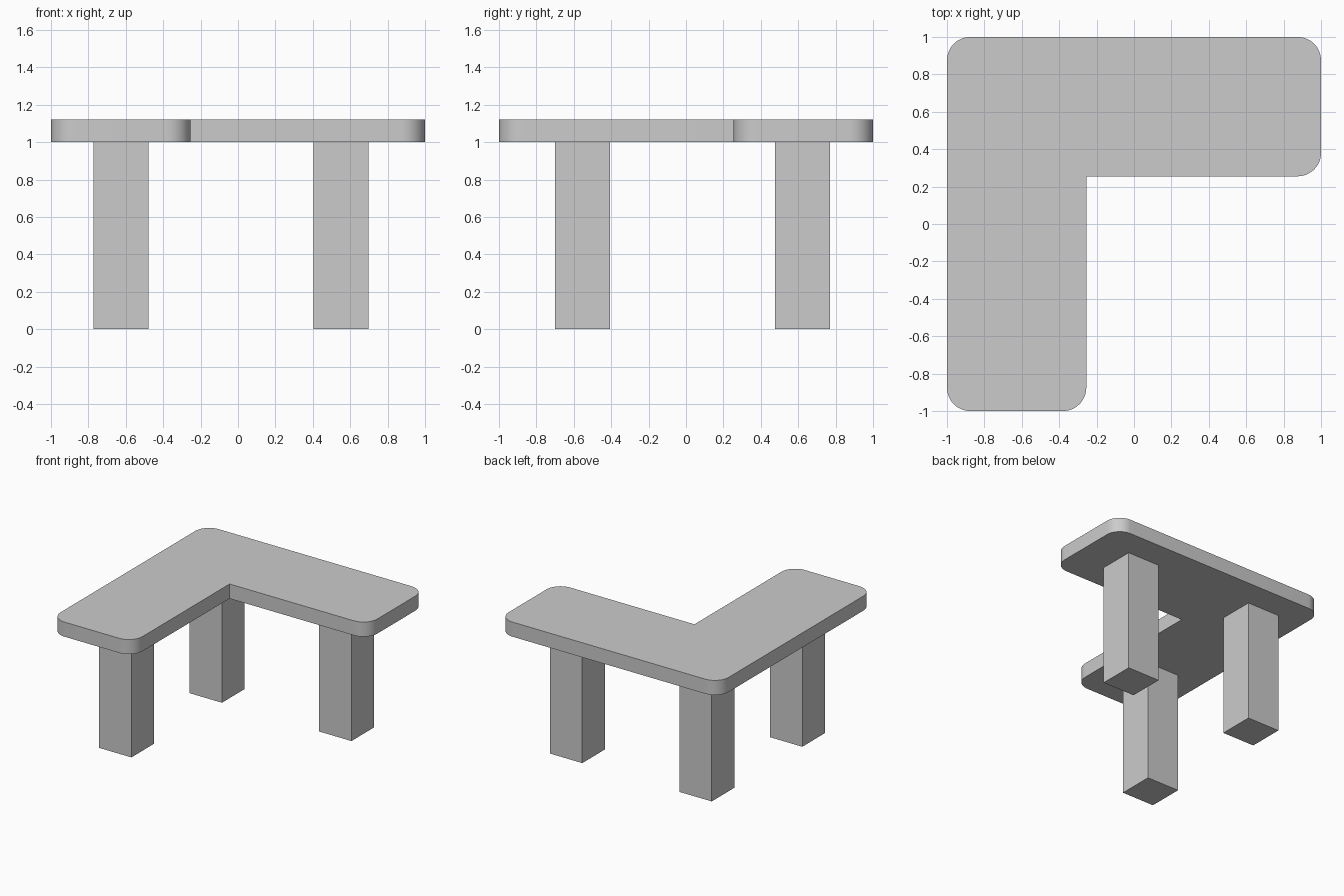
import bpy, bmesh, math
from mathutils import Vector

if "Cube" in bpy.data.objects:
    bpy.data.objects.remove(bpy.data.objects["Cube"])

LEG_W, LEG_H, TOP_Z = 0.294, 1.0, 1.12
RADIUS, STEPS = 0.125, 12


def add_object(name, bm):
    bmesh.ops.recalc_face_normals(bm, faces=bm.faces)
    mesh = bpy.data.meshes.new(name)
    bm.to_mesh(mesh)
    bm.free()
    obj = bpy.data.objects.new(name, mesh)
    bpy.context.collection.objects.link(obj)
    return obj


def extrude_outline(name, points, z0, z1):
    bm = bmesh.new()
    face = bm.faces.new([bm.verts.new((x, y, z0)) for x, y in points])
    res = bmesh.ops.extrude_face_region(bm, geom=[face], use_keep_orig=True)
    verts = [g for g in res["geom"] if isinstance(g, bmesh.types.BMVert)]
    bmesh.ops.translate(bm, verts=verts, vec=(0, 0, z1 - z0))
    return add_object(name, bm)


# L-shaped tabletop: (x, y, arc centre direction x, y); inner corner stays sharp
corners = [(-1, -1, 1, 1), (-0.255, -1, -1, 1), (-0.255, 0.255, 0, 0),
           (1, 0.255, -1, 1), (1, 1, -1, -1), (-1, 1, 1, -1)]
outline = []
for x, y, dx, dy in corners:
    if dx == 0:
        outline.append((x, y))
        continue
    centre = Vector((x + dx * RADIUS, y + dy * RADIUS))
    middle = math.atan2(-dy, -dx)
    for i in range(STEPS + 1):
        a = middle - math.pi / 4 + math.pi / 2 * i / STEPS
        outline.append((centre.x + RADIUS * math.cos(a),
                        centre.y + RADIUS * math.sin(a)))
top = extrude_outline("tabletop", outline, LEG_H, TOP_Z)
bpy.context.view_layer.objects.active = top
top.select_set(True)
bpy.ops.object.shade_smooth_by_angle(angle=math.radians(30))

# Three square legs
h = LEG_W / 2
for name, x, y in (("corner_leg", -0.626, 0.623),
                   ("right_leg", 0.551, 0.623),
                   ("front_leg", -0.626, -0.553)):
    square = [(x - h, y - h), (x + h, y - h), (x + h, y + h), (x - h, y + h)]
    extrude_outline(name, square, 0, LEG_H)
